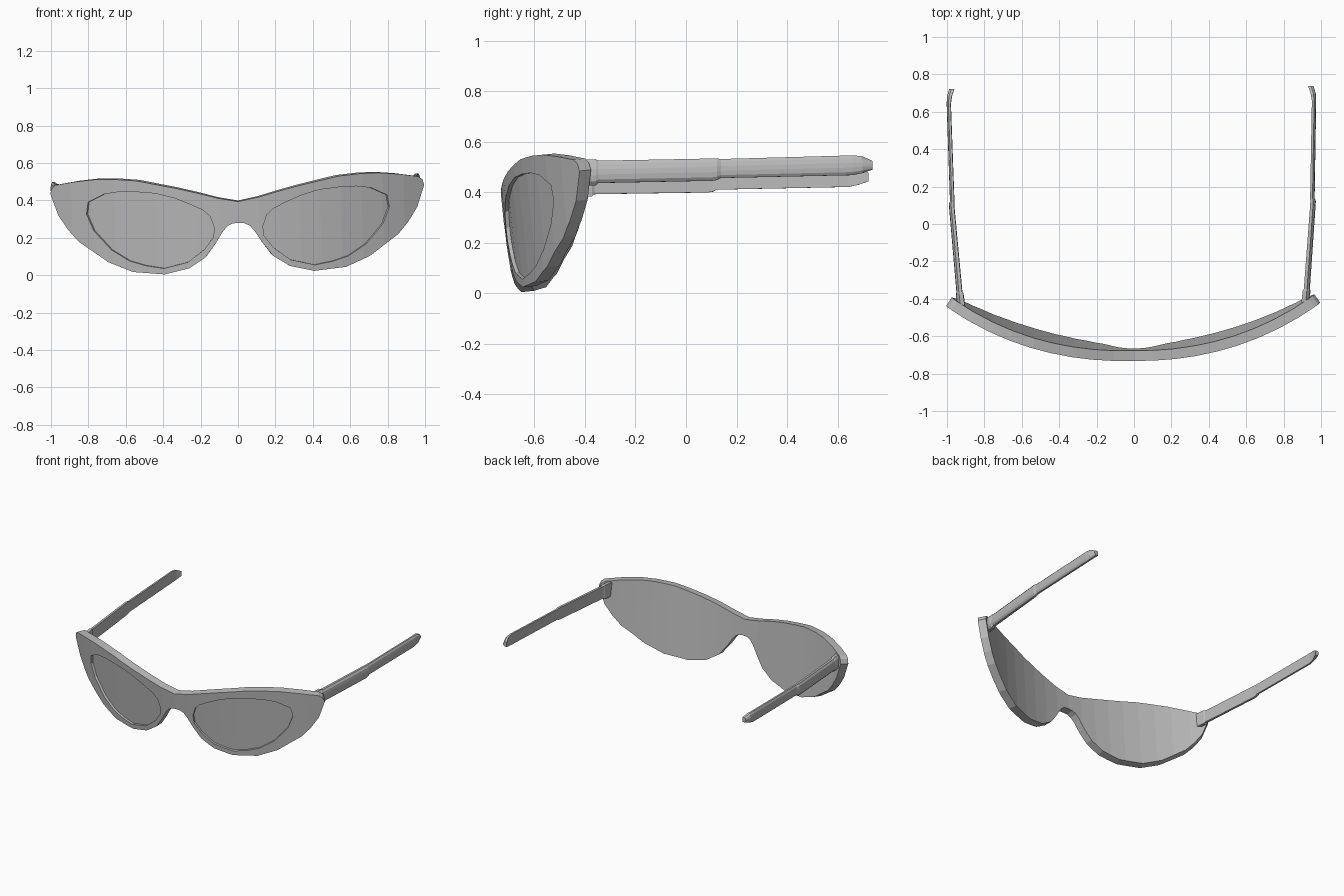
import bpy, bmesh, math
from mathutils import Matrix, Vector

if "Cube" in bpy.data.objects:
    bpy.data.objects.remove(bpy.data.objects["Cube"])

grey = bpy.data.materials.new("grey")
grey.diffuse_color = (0.5, 0.5, 0.5, 1)
grey.use_nodes = True
grey.node_tree.nodes["Principled BSDF"].inputs["Base Color"].default_value = grey.diffuse_color

R, FRONT_Y, STRIPS = 1.77, -0.735, 9      # wrap radius, nose position, flat strips per side
THICK, RECESS, TILT = 0.055, 0.015, 0.1
pivot = Matrix.Translation((0, -0.4, 0.28))
POSE = (pivot @ Matrix.Rotation(0.0085, 4, 'Z') @ Matrix.Rotation(-0.024, 4, 'Y')
        @ pivot.inverted())               # the glasses rest slightly askew


def finish(bm, name):
    bmesh.ops.recalc_face_normals(bm, faces=bm.faces)
    bm.transform(POSE)
    me = bpy.data.meshes.new(name)
    bm.to_mesh(me)
    bm.free()
    me.materials.append(grey)
    ob = bpy.data.objects.new(name, me)
    bpy.context.collection.objects.link(ob)
    return ob


def wrap(co):
    """Bend a flat point (x, depth, z) around the face in flat strips."""
    x, d, z = co
    k = min(math.floor(x * STRIPS), STRIPS - 1)
    t = x * STRIPS - k
    cy = FRONT_Y + R
    arc = lambda i: cy - math.sqrt(R * R - (i / STRIPS) ** 2)
    y = arc(k) * (1 - t) + arc(k + 1) * t
    s = 1 - d / R
    return Vector((x * s, cy + (y - cy) * s + TILT * (0.42 - z), z + TILT * d))


def loop(bm, pts, depth):
    vs = [bm.verts.new((x, depth, z)) for x, z in pts]
    return vs, [bm.edges.new((vs[i - 1], vs[i])) for i in range(len(vs))]


def wall(bm, a, b):
    for i in range(len(a)):
        bm.faces.new((a[i - 1], a[i], b[i], b[i - 1]))


def fill(bm, edges):
    bmesh.ops.triangle_fill(bm, edges=edges, use_beauty=True, normal=(0, -1, 0))


# Cat-eye front: half outline from the brow centre round to the nose bridge
half = [(0.11, .415), (.22, .445), (.33, .472), (.54, .517), (.66, .528), (.757, .53),
        (.87, .52), (.97, .505), (.99, .49), (1, .46), (.96, .343), (.91, .265), (.855, .20),
        (.70, .087), (.57, .031), (.40, .014), (.27, .043), (.18, .10),
        (.126, .171), (.085, .235), (.06, .264), (.03, .278)]
outline = [(0, .394)] + half + [(0, .28)] + [(-x, z) for x, z in reversed(half)]
lens = [(.13, .257), (.152, .32), (.19, .353), (.25, .382), (.34, .42), (.436, .447),
        (.54, .458), (.634, .461), (.714, .451), (.80, .41), (.81, .346), (.773, .256),
        (.682, .152), (.586, .09), (.50, .063), (.404, .046), (.275, .076), (.185, .143),
        (.136, .207)]

bm = bmesh.new()
outer_v, outer_e = loop(bm, outline, 0)
back_v, back_e = loop(bm, outline, THICK)
rim_edges = list(outer_e)
for s in (1, -1):
    pts = [(s * x, z) for x, z in lens]
    lip_v, lip_e = loop(bm, pts, 0)
    pane_v, pane_e = loop(bm, pts, RECESS)
    rim_edges += lip_e
    fill(bm, pane_e)                      # recessed lens
    wall(bm, lip_v, pane_v)
fill(bm, rim_edges)                       # rim around both lenses
fill(bm, back_e)                          # solid back
wall(bm, outer_v, back_v)
for k in range(-STRIPS + 1, STRIPS):
    bmesh.ops.bisect_plane(bm, geom=bm.verts[:] + bm.edges[:] + bm.faces[:], dist=1e-5,
                           plane_co=(k / STRIPS, 0, 0), plane_no=(1, 0, 0))
for v in bm.verts:
    v.co = wrap(v.co)
finish(bm, "front_frame")

# Arms: y, inner x, outer x, bottom z, top z
arm = [(-.43, .90, .942, .405, .506), (-.365, .908, .948, .405, .508),
       (-.355, .914, .945, .414, .502), (.095, .952, .980, .422, .510),
       (.115, .953, .981, .425, .510), (.13, .952, .975, .433, .508),
       (.65, .966, .988, .444, .522), (.69, .960, .986, .452, .519),
       (.73, .946, .974, .466, .500)]


def make_arm(side, name):
    bm = bmesh.new()
    rings = []
    for y, xi, xo, lo, hi in arm:
        w, h = xo - xi, hi - lo
        # flat inside, rounded outside
        prof = [(0, 0), (0, 1), (.55, 1), (.88, .85), (1, .62),
                (1, .38), (.88, .15), (.55, 0)]
        rings.append([bm.verts.new((side * (xi + u * w), y, lo + v * h)) for u, v in prof])
    for a, b in zip(rings, rings[1:]):
        wall(bm, a, b)
    bm.faces.new(rings[0])
    bm.faces.new(rings[-1])
    finish(bm, name)


make_arm(1, "right_arm")
make_arm(-1, "left_arm")
